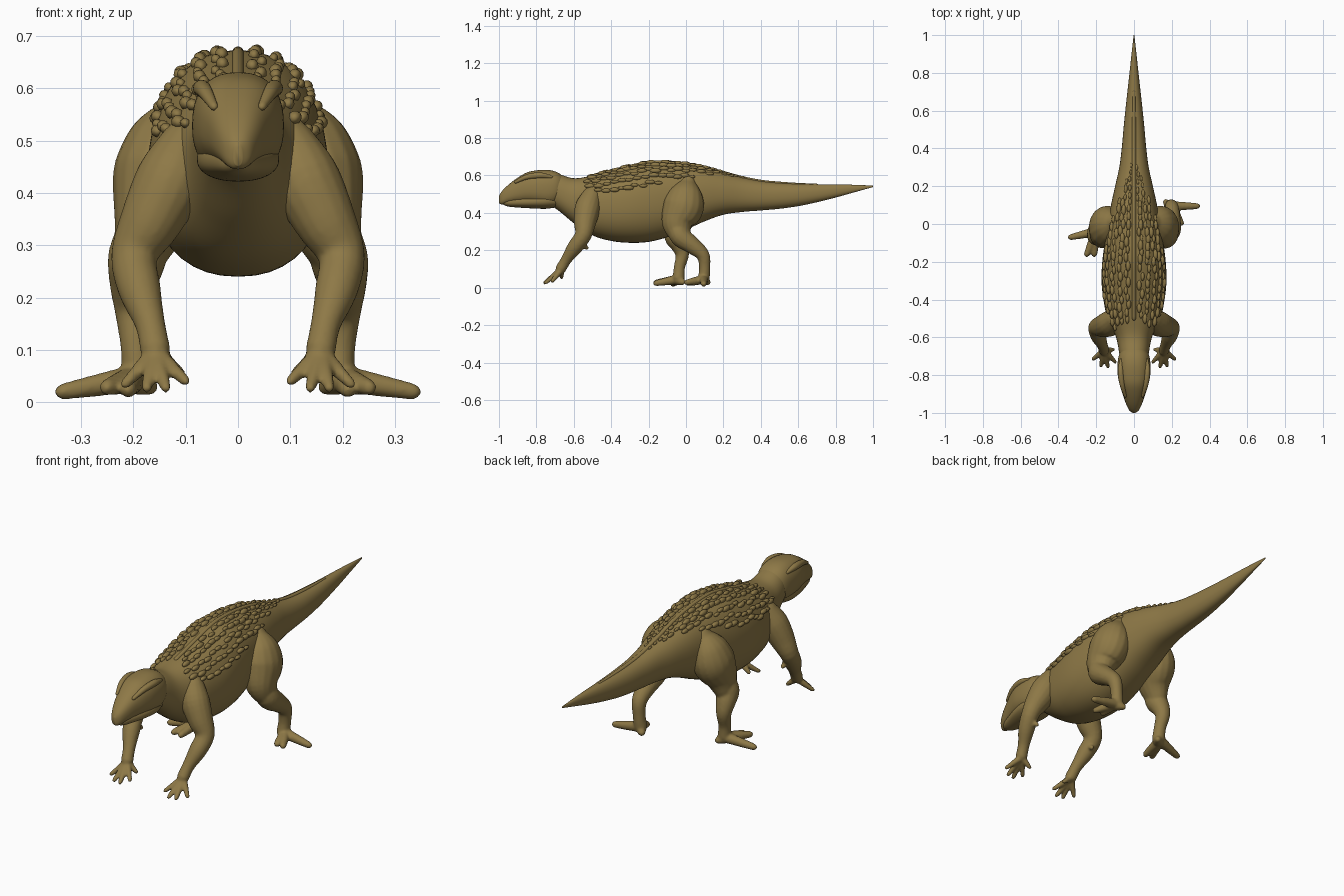
import bpy, bmesh, math, random
from mathutils import Vector, Matrix

if "Cube" in bpy.data.objects:
    bpy.data.objects.remove(bpy.data.objects["Cube"], do_unlink=True)
random.seed(4)

hide = bpy.data.materials.new("olive_brown_hide")
hide.use_nodes = True
COLOUR = (0.27, 0.19, 0.062, 1)
hide.diffuse_color = COLOUR
hide.node_tree.nodes["Principled BSDF"].inputs["Base Color"].default_value = COLOUR


def finish(bm, name, blend=False):
    """Turn a bmesh into a smooth object; blend fuses overlapping tubes."""
    bmesh.ops.recalc_face_normals(bm, faces=bm.faces)
    mesh = bpy.data.meshes.new(name)
    bm.to_mesh(mesh)
    bm.free()
    mesh.materials.append(hide)
    for f in mesh.polygons:
        f.use_smooth = True
    obj = bpy.data.objects.new(name, mesh)
    bpy.context.collection.objects.link(obj)
    if blend:
        remesh = obj.modifiers.new("Fuse", 'REMESH')
        remesh.mode = 'VOXEL'
        remesh.voxel_size = 0.006
        remesh.use_smooth_shade = True
        smooth = obj.modifiers.new("Soften", 'SMOOTH')
        smooth.factor = 0.5
        smooth.iterations = 5
    return obj


def spline(rows, t):
    """Smooth interpolation through rows of numbers, t in 0..1."""
    s = t * (len(rows) - 1)
    i = min(int(s), len(rows) - 2)
    f = s - i
    a, b, c, d = (rows[max(0, min(len(rows) - 1, i + k))] for k in (-1, 0, 1, 2))
    return [q + f * ((r - p) / 2 + f * (p - 2.5 * q + 2 * r - s_ / 2
            + f * (1.5 * (q - r) + (s_ - p) / 2))) for p, q, r, s_ in zip(a, b, c, d)]


def skin(bm, rings):
    """Bridge vertex rings and close both ends."""
    loops = [[bm.verts.new(p) for p in ring] for ring in rings]
    n = len(loops[0])
    for a, b in zip(loops, loops[1:]):
        for i in range(n):
            j = (i + 1) % n
            bm.faces.new((a[i], a[j], b[j], b[i]))
    bm.faces.new(loops[0])
    bm.faces.new(loops[-1])


def section_point(row, angle, power):
    """Point on a rounded cross-section; row = y, top, bottom, half width."""
    y, top, bottom, w = row
    c, s = math.cos(angle), math.sin(angle)
    mid = bottom + (top - bottom) * 0.48
    h = top - mid if s > 0 else mid - bottom
    return Vector((w * math.copysign(abs(c) ** (2 / power), c), y,
                   mid + h * math.copysign(abs(s) ** (2 / power), s)))


def loft(name, rows, steps, power=2.2):
    bm = bmesh.new()
    skin(bm, [[section_point(spline(rows, k / steps), math.tau * i / 40, power)
               for i in range(40)] for k in range(steps + 1)])
    return finish(bm, name)


def tube(bm, rows, squash=1.0, steps=24):
    """Round-ended limb through rows of x, y, z, radius."""
    pts = [spline(rows, k / steps) for k in range(steps + 1)]
    cen = [Vector(p[:3]) for p in pts]
    rings = []
    for k, p in enumerate(pts):
        tan = (cen[min(k + 1, steps)] - cen[max(k - 1, 0)]).normalized()
        side = Vector((1, 0, 0)) if abs(tan.x) < 0.85 else Vector((0, 1, 0))
        u = (side - tan * side.dot(tan)).normalized()
        v = tan.cross(u)
        ends = {0: (-1, (0.2, 0.7)), steps: (1, (0.7, 0.2))}.get(k)
        ring = lambda off, r: [cen[k] + tan * off + u * (r * squash * math.cos(math.tau * i / 16))
                               + v * (r * math.sin(math.tau * i / 16)) for i in range(16)]
        if ends is None:
            rings.append(ring(0, p[3]))
        elif k == 0:
            rings += [ring(-p[3], p[3] * 0.2), ring(-p[3] * 0.7, p[3] * 0.7), ring(0, p[3])]
        else:
            rings += [ring(0, p[3]), ring(p[3] * 0.7, p[3] * 0.7), ring(p[3], p[3] * 0.2)]
    skin(bm, rings)


# Body, neck and tail: y, top, bottom, half width
BODY = [(-0.80, 0.59, 0.47, 0.05), (-0.70, 0.61, 0.425, 0.075), (-0.60, 0.585, 0.345, 0.095),
        (-0.50, 0.60, 0.28, 0.14), (-0.40, 0.625, 0.25, 0.162), (-0.30, 0.65, 0.24, 0.172),
        (-0.20, 0.67, 0.245, 0.168), (-0.10, 0.672, 0.27, 0.155), (0.0, 0.663, 0.31, 0.14),
        (0.10, 0.645, 0.355, 0.122), (0.20, 0.617, 0.39, 0.10), (0.30, 0.59, 0.405, 0.078),
        (0.40, 0.57, 0.413, 0.065), (0.50, 0.56, 0.422, 0.056), (0.60, 0.555, 0.436, 0.046),
        (0.70, 0.553, 0.457, 0.035), (0.80, 0.552, 0.482, 0.024), (0.90, 0.55, 0.51, 0.013),
        (1.0, 0.546, 0.538, 0.002)]
loft("body_and_tail", BODY, 120, 2.25)

# Head with a beaked snout, and a separate lower jaw
loft("head", [(-1.0, 0.49, 0.452, 0.008), (-0.985, 0.515, 0.445, 0.026), (-0.95, 0.55, 0.45, 0.043),
              (-0.90, 0.588, 0.452, 0.06), (-0.85, 0.616, 0.45, 0.076), (-0.80, 0.627, 0.442, 0.086),
              (-0.74, 0.63, 0.432, 0.087), (-0.69, 0.618, 0.45, 0.078), (-0.65, 0.59, 0.49, 0.05)], 48, 2.4)
loft("lower_jaw", [(-0.982, 0.47, 0.446, 0.012), (-0.95, 0.48, 0.434, 0.034), (-0.89, 0.49, 0.428, 0.054),
                   (-0.82, 0.50, 0.424, 0.072), (-0.75, 0.51, 0.422, 0.078), (-0.69, 0.50, 0.43, 0.06)], 30)

# Brow ridges
bm = bmesh.new()
for s in (-1, 1):
    tube(bm, [(s * 0.046, -0.91, 0.565, 0.008), (s * 0.062, -0.85, 0.592, 0.014),
              (s * 0.07, -0.78, 0.60, 0.016), (s * 0.068, -0.72, 0.592, 0.008)])
finish(bm, "brow_ridges")

# Knobbly armour in lengthwise rows over the back, and a low spine
bm = bmesh.new()
for deg, start, end in ((80, 0.16, 0.62), (66, 0.16, 0.58), (52, 0.14, 0.52), (38, 0.14, 0.46), (26, 0.15, 0.38)):
    for s in (-1, 1):
        t = start + random.uniform(0, 0.02)
        while t < end:
            row = spline(BODY, t)
            a = math.radians(deg + random.uniform(-3, 3))
            p = section_point(row, a, 2.25)
            p.x *= s
            size = random.uniform(0.75, 1.15) * min(1, row[3] / 0.13)
            bmesh.ops.create_uvsphere(bm, u_segments=10, v_segments=6, radius=1, matrix=
                Matrix.Translation(p) @ Matrix.Rotation(s * (math.pi / 2 - a), 4, 'Y')
                @ Matrix.Diagonal((0.012 * size, 0.028 * size, 0.013 * size, 1)))
            t += random.uniform(0.018, 0.026)
finish(bm, "back_knobs")
bm = bmesh.new()
tube(bm, [(0, r[0], r[1] - 0.004, min(0.011, r[3] * 0.2)) for r in BODY[3:16]], steps=60)
finish(bm, "spine_ridge")


def toes(bm, root, tips, r):
    for tip in tips:
        a, b = Vector(root), Vector(tip)
        m = a.lerp(b, 0.55)
        tube(bm, [(*a, r * 1.25), (*m, r), (*b, r * 0.75)], steps=10)


for s, side in ((1, "left"), (-1, "right")):
    # Front leg with splayed fingers and a small elbow spur
    bm = bmesh.new()
    tube(bm, [(s * 0.095, -0.50, 0.50, 0.05), (s * 0.125, -0.525, 0.43, 0.068), (s * 0.165, -0.54, 0.35, 0.06),
              (s * 0.198, -0.55, 0.28, 0.045), (s * 0.188, -0.595, 0.215, 0.041),
              (s * 0.168, -0.64, 0.15, 0.029), (s * 0.158, -0.67, 0.10, 0.029)])
    tube(bm, [(s * 0.185, -0.56, 0.235, 0.02), (s * 0.175, -0.53, 0.212, 0.011)], steps=4)
    toes(bm, (s * 0.158, -0.668, 0.095), [(s * 0.10, -0.73, 0.04), (s * 0.138, -0.755, 0.027),
         (s * 0.175, -0.75, 0.027), (s * 0.215, -0.715, 0.035), (s * 0.11, -0.665, 0.055)], 0.014)
    finish(bm, side + "_front_leg", True)

    # Hind leg: the right foot is planted further forward
    back = 0 if s > 0 else 1
    shift = lambda y, amount: y - amount * back
    ankle = shift(0.095, 0.135)
    bm = bmesh.new()
    tube(bm, [(s * 0.105, 0.01, 0.56, 0.045), (s * 0.13, 0.0, 0.50, 0.092), (s * 0.145, -0.015, 0.43, 0.11),
              (s * 0.165, -0.045, 0.35, 0.087), (s * 0.185, shift(-0.035, 0.015), 0.285, 0.06)], 0.86)
    tube(bm, [(s * 0.18, -0.05, 0.33, 0.05), (s * 0.193, shift(-0.03, 0.03), 0.275, 0.056),
              (s * 0.20, shift(0.035, 0.07), 0.225, 0.046), (s * 0.20, shift(0.09, 0.11), 0.175, 0.036),
              (s * 0.195, ankle + 0.005, 0.11, 0.03), (s * 0.19, ankle, 0.05, 0.032)])
    toes(bm, (s * 0.19, ankle, 0.042), [(s * 0.17, ankle + 0.02, 0.03)], 0.024)
    toes(bm, (s * 0.20, ankle, 0.045), [(s * 0.335, ankle - (0 if s > 0 else 0.03), 0.02),
         (s * 0.25, ankle - 0.09 - 0.03 * back, 0.028), (s * 0.21, ankle - 0.08 - 0.04 * back, 0.024)], 0.021)
    finish(bm, side + "_hind_leg", True)
